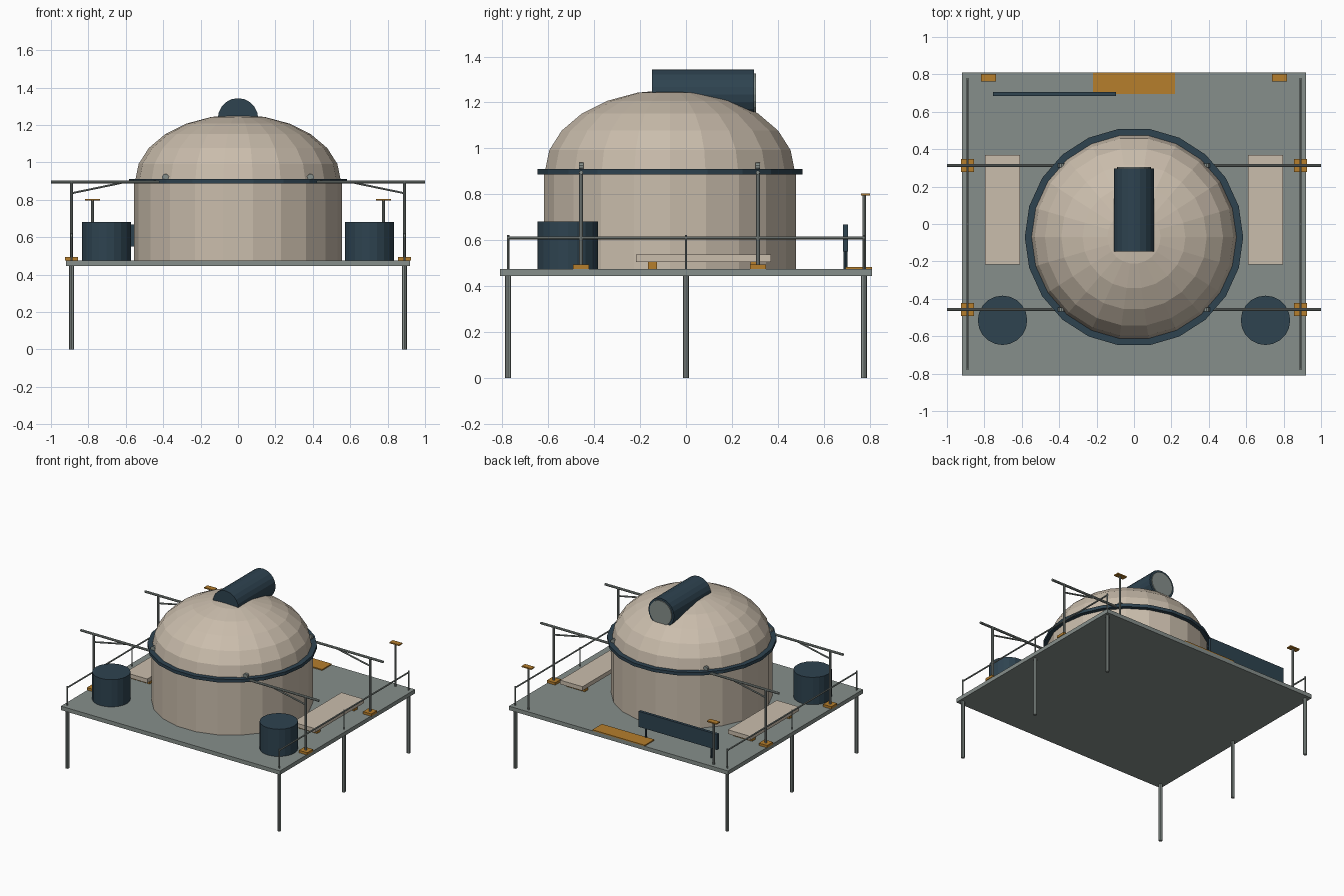
import bpy, bmesh, math
from mathutils import Vector

if "Cube" in bpy.data.objects:
    bpy.data.objects.remove(bpy.data.objects["Cube"])


def mat(name, rgb):
    m = bpy.data.materials.new(name)
    lin = [((c / 255 + 0.055) / 1.055) ** 2.4 for c in rgb]
    m.diffuse_color = (*lin, 1)
    m.use_nodes = True
    m.node_tree.nodes["Principled BSDF"].inputs["Base Color"].default_value = m.diffuse_color
    return m


BEIGE = mat("warm_beige", (202, 189, 172))
GREY = mat("green_grey", (134, 143, 139))
BLUE = mat("dark_blue", (46, 67, 80))
ORANGE = mat("ochre", (182, 126, 44))


def finish(name, bm, m):
    bmesh.ops.recalc_face_normals(bm, faces=bm.faces)
    me = bpy.data.meshes.new(name)
    bm.to_mesh(me)
    bm.free()
    me.materials.append(m)
    ob = bpy.data.objects.new(name, me)
    bpy.context.collection.objects.link(ob)
    return ob


def box(name, x0, x1, y0, y1, z0, z1, m):
    bm = bmesh.new()
    bmesh.ops.create_cube(bm, size=1)
    for v in bm.verts:
        v.co = Vector(((x0 + x1) / 2 + v.co.x * (x1 - x0),
                       (y0 + y1) / 2 + v.co.y * (y1 - y0),
                       (z0 + z1) / 2 + v.co.z * (z1 - z0)))
    return finish(name, bm, m)


def rod(name, a, b, r, m, n=8):
    """Cylinder between two points."""
    a, b = Vector(a), Vector(b)
    bm = bmesh.new()
    bmesh.ops.create_cone(bm, cap_ends=True, segments=n, radius1=r, radius2=r,
                          depth=(b - a).length)
    rot = Vector((0, 0, 1)).rotation_difference(b - a).to_matrix()
    for v in bm.verts:
        v.co = rot @ v.co + (a + b) / 2
    return finish(name, bm, m)


def lathe(name, cx, cy, profile, m, n):
    """Revolve (radius, z) points about a vertical axis, closed at both ends."""
    bm = bmesh.new()
    rings = []
    for r, z in profile:
        rings.append([bm.verts.new((cx + r * math.cos(2 * math.pi * i / n),
                                    cy + r * math.sin(2 * math.pi * i / n), z))
                      for i in range(n)])
    for lo, hi in zip(rings, rings[1:]):
        for i in range(n):
            j = (i + 1) % n
            bm.faces.new((lo[i], lo[j], hi[j], hi[i]))
    bm.faces.new(rings[0])
    bm.faces.new(rings[-1])
    bmesh.ops.remove_doubles(bm, verts=bm.verts, dist=1e-4)
    return finish(name, bm, m)


TOP = 0.475   # deck surface
CY = -0.07    # drum centre
N = 22        # drum sides

# Deck
box("deck", -0.92, 0.92, -0.81, 0.81, 0.445, TOP, GREY)

# Drum, ring and flattened dome
lathe("drum", 0, CY, [(0.555, TOP), (0.555, 0.895)], BEIGE, N)
lathe("dome_ring", 0, CY, [(0.584, 0.887), (0.584, 0.911)], BLUE, N)
dome = [(0.55 * math.cos(math.radians(a)), 0.9 + 0.355 * math.sin(math.radians(a)))
        for a in range(0, 90, 15)] + [(0.004, 1.255)]
lathe("dome", 0, CY, dome, BEIGE, N)

# Roof tube with pale end cap
rod("roof_tube", (0, -0.148, 1.235), (0, 0.297, 1.235), 0.108, BLUE, 20)
rod("roof_tube_cap", (0, 0.29, 1.235), (0, 0.304, 1.235), 0.092, GREY, 20)

# Entry plate and sign panel at the back
box("entry_plate", -0.22, 0.22, 0.695, 0.81, TOP, 0.483, ORANGE)
box("back_panel", -0.755, -0.097, 0.684, 0.706, 0.55, 0.668, BLUE)
for x in (-0.70, -0.15):
    rod("panel_post", (x, 0.695, TOP), (x, 0.695, 0.56), 0.008, BLUE)

for s, side in ((-1, "left"), (1, "right")):
    # Legs
    for y in (-0.775, 0, 0.775):
        rod(side + "_leg", (s * 0.89, y, 0), (s * 0.89, y, 0.45), 0.013, GREY)
        # Railing posts
        rod(side + "_rail_post", (s * 0.89, y, TOP), (s * 0.89, y, 0.622), 0.005, GREY, 6)
    rod(side + "_rail", (s * 0.89, -0.78, 0.61), (s * 0.89, 0.78, 0.61), 0.006, GREY, 6)

    # Tank
    lathe(side + "_tank", s * 0.703, -0.515, [(0.132, TOP), (0.132, 0.682)], BLUE, 20)

    # Bench on small feet
    xs = sorted((s * 0.61, s * 0.797))
    box(side + "_bench", *xs, -0.217, 0.37, 0.506, 0.537, BEIGE)
    for y in (-0.146, 0.30):
        fx = sorted((s * 0.625, s * 0.78))
        box(side + "_bench_foot", *fx, y - 0.02, y + 0.02, TOP, 0.506, ORANGE)

    # Lamp post with flat head
    rod(side + "_lamp_post", (s * 0.778, 0.777, TOP), (s * 0.778, 0.777, 0.796), 0.008, GREY)
    lx = sorted((s * 0.738, s * 0.818))
    box(side + "_lamp_head", *lx, 0.762, 0.802, 0.795, 0.804, ORANGE)

    # Support masts: base, post, arm, brace and pivot
    for y in (-0.457, 0.313):
        bx = sorted((s * 0.855, s * 0.925))
        box(side + "_mast_base", *bx, y - 0.035, y + 0.035, TOP, 0.493, ORANGE)
        rod(side + "_mast", (s * 0.89, y, 0.49), (s * 0.89, y, 0.895), 0.009, GREY)
        rod(side + "_arm", (s * 1.0, y, 0.895), (s * 0.385, y, 0.895), 0.009, GREY)
        rod(side + "_brace", (s * 0.89, y, 0.835), (s * 0.625, y, 0.89), 0.006, GREY, 6)
        rod(side + "_arm_pivot", (s * 0.388, y - 0.01, 0.92), (s * 0.388, y + 0.01, 0.92),
            0.019, GREY, 10)
